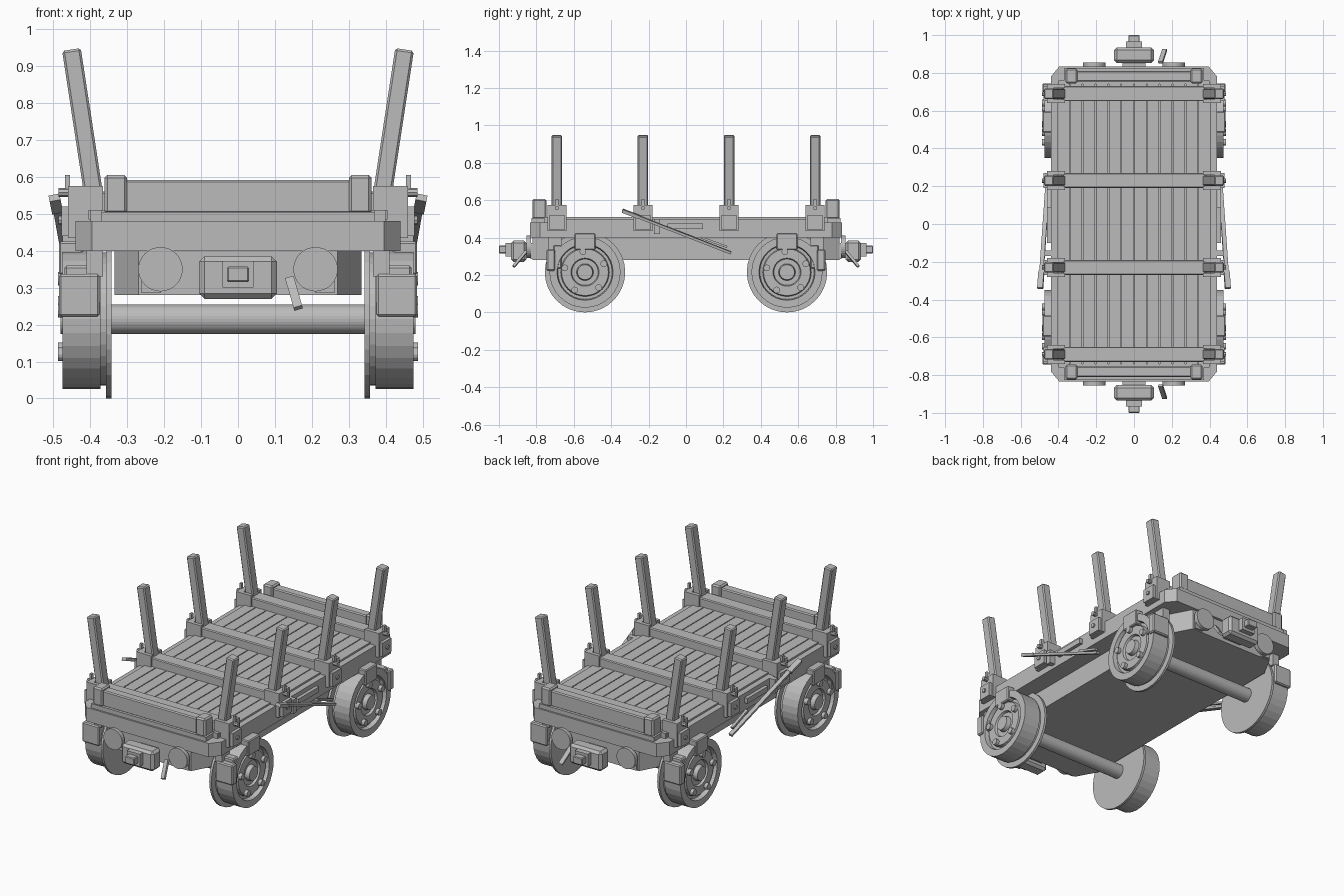
import bpy, bmesh, math
from mathutils import Vector, Matrix

cube = bpy.data.objects.get("Cube")
if cube:
    bpy.data.objects.remove(cube, do_unlink=True)

grey = bpy.data.materials.new("plain grey")
grey.use_nodes = True
grey.diffuse_color = (0.5, 0.5, 0.5, 1)
grey.node_tree.nodes["Principled BSDF"].inputs["Base Color"].default_value = (0.5, 0.5, 0.5, 1)
SIDES = (1, -1)


def finish(name, bm, bevel=0):
    bmesh.ops.recalc_face_normals(bm, faces=bm.faces[:])
    mesh = bpy.data.meshes.new(name)
    bm.to_mesh(mesh)
    bm.free()
    obj = bpy.data.objects.new(name, mesh)
    mesh.materials.append(grey)
    bpy.context.collection.objects.link(obj)
    if bevel:
        mod = obj.modifiers.new("bevel", "BEVEL")
        mod.width, mod.segments = bevel, 1
    return obj


def box(name, x, y, z, bevel=0):
    """Block between the (low, high) limits on each axis."""
    bm = bmesh.new()
    bmesh.ops.create_cube(bm, size=1)
    for v in bm.verts:
        v.co = Vector([(a + b) / 2 + c * abs(b - a) for (a, b), c in zip((x, y, z), v.co)])
    return finish(name, bm, bevel)


def bar(name, start, end, wide, deep, bevel=0):
    """Straight bar between two points."""
    start, end = Vector(start), Vector(end)
    axis = (end - start).normalized()
    side = axis.cross(Vector((0, 1, 0))).normalized()
    other = axis.cross(side)
    bm = bmesh.new()
    bmesh.ops.create_cube(bm, size=1)
    for v in bm.verts:
        c = v.co.copy()
        v.co = (start + end) / 2 + axis * c.z * (end - start).length + side * c.x * wide + other * c.y * deep
    return finish(name, bm, bevel)


def rod(name, centre, radius, length, axis="X", sides=32):
    bm = bmesh.new()
    turn = Matrix.Rotation(math.pi / 2, 4, "Y" if axis == "X" else "X")
    bmesh.ops.create_cone(bm, cap_ends=True, segments=sides, radius1=radius, radius2=radius,
                          depth=length, matrix=Matrix.Translation(centre) @ turn)
    return finish(name, bm)


def prism(name, quarter, z0, z1):
    """Plate whose plan is a quarter outline mirrored in x and y."""
    q = quarter
    plan = q + [(-x, y) for x, y in reversed(q)]
    plan += [(-x, -y) for x, y in q] + [(x, -y) for x, y in reversed(q)]
    bm = bmesh.new()
    face = bm.faces.new([bm.verts.new((x, y, z0)) for x, y in plan])
    up = bmesh.ops.extrude_face_region(bm, geom=[face])["geom"]
    bmesh.ops.translate(bm, verts=[g for g in up if isinstance(g, bmesh.types.BMVert)], vec=(0, 0, z1 - z0))
    return finish(name, bm)


def wheel(name, sx, y, z):
    """Flanged wheel turned from (x, radius) steps."""
    steps = [(.343, 0), (.343, .215), (.357, .215), (.357, .18), (.372, .18), (.372, .19), (.475, .19),
             (.475, .15), (.45, .145), (.45, .13), (.468, .125), (.468, .075), (.455, .07), (.455, .045),
             (.48, .04), (.48, 0)]
    bm = bmesh.new()
    verts = [bm.verts.new((sx * x, y, z + r)) for x, r in steps]
    edges = [bm.edges.new(pair) for pair in zip(verts, verts[1:])]
    bmesh.ops.spin(bm, geom=verts + edges, cent=(0, y, z), axis=(1, 0, 0), angle=2 * math.pi,
                   steps=32, use_merge=True)
    bmesh.ops.remove_doubles(bm, verts=bm.verts[:], dist=1e-5)
    return finish(name, bm)


# Chassis, floor and side sills
prism("chassis", [(.335, .70), (.27, .82)], .28, .41)
prism("frame", [(.44, .78), (.395, .835)], .40, .48)
box("floor", (-.41, .41), (-.74, .74), (.475, .492))
PLANKS, PITCH = 12, .068
for i in range(PLANKS):
    x = (i - (PLANKS - 1) / 2) * PITCH
    box("deck_plank", (x - .0315, x + .0315), (-.745, .745), (.485, .51))
for sx in SIDES:
    box("side_rail", (sx * .405, sx * .44), (-.74, .74), (.475, .50))

# Ends: log stop, bumpers, coupler and release lever
for sy in SIDES:
    box("end_sill", (-.37, .37), (sy * .74, sy * .825), (.48, .505))
    box("end_stop", (-.31, .31), (sy * .755, sy * .81), (.50, .592), .006)
    for sx in SIDES:
        box("end_stop_block", (sx * .30, sx * .362), (sy * .745, sy * .822), (.50, .605), .008)
        box("corner_plate", (sx * .37, sx * .40), (sy * .735, sy * .76), (.48, .51))
        rod("bumper_pad", (sx * .21, sy * .842, .35), .06, .024, "Y")
        box("bumper_bracket", (sx * .21, sx * .262), (sy * .78, sy * .832), (.285, .37))
    box("coupler_stem", (-.06, .06), (sy * .80, sy * .87), (.30, .36))
    box("coupler_block", (-.105, .105), (sy * .853, sy * .935), (.27, .385), .014)
    box("coupler_neck", (-.042, .042), (sy * .93, sy * .965), (.30, .372))
    box("coupler_hook", (-.03, .03), (sy * .96, sy * 1.0), (.315, .357), .004)
    bar("release_lever", (.14, sy * .855, .325), (.163, sy * .922, .245), .024, .014)

# Cross beams with leaning stakes, sockets and bolts
for y in (-.69, -.23, .23, .69):
    box("cross_beam", (-.385, .385), (y - .04, y + .04), (.50, .56), .005)
    for sx in SIDES:
        bar("stake", (sx * .383, y, .50), (sx * .451, y, .945), .051, .056, .006)
        for side in SIDES:
            box("stake_socket_cheek", (sx * .365, sx * .46), (y + side * .03, y + side * .05), (.44, .575))
        box("stake_socket_outer", (sx * .425, sx * .46), (y - .05, y + .05), (.435, .575))
        box("stake_strap", (sx * .44, sx * .478), (y - .04, y + .04), (.44, .52))
        for z in (.483, .558):
            rod("socket_bolt", (sx * .465, y, z), .012, .042, "X", 8)
        box("socket_pin", (sx * .455, sx * .468), (y - .008, y + .008), (.56, .605))

# Running gear
AXLE_Z, AXLE_Y = .215, .54
for sy in SIDES:
    y = sy * AXLE_Y
    rod("axle", (0, y, AXLE_Z), .04, .70, "X")
    for sx in SIDES:
        wheel("wheel", sx, y, AXLE_Z)
        for i in range(5):
            a = math.radians(24 + 72 * i)
            rod("wheel_bolt", (sx * .473, y + .11 * math.cos(a), AXLE_Z + .11 * math.sin(a)),
                .018, .028, "X", 12)
        box("wheel_bracket", (sx * .42, sx * .485), (y - .055, y + .055), (.335, .425), .005)
        box("brake_block", (sx * .375, sx * .485), (sy * .70, sy * .745), (.222, .337), .006)
        box("brake_shoe", (sx * .385, sx * .47), (sy * .665, sy * .71), (.235, .36), .006)
        box("brake_hanger", (sx * .365, sx * .41), (sy * .665, sy * .735), (.33, .42))

# Side brake levers
for sx in SIDES:
    box("lever_mount", (sx * .435, sx * .46), (-.10, .09), (.445, .475))
    box("lever_guide", (sx * .435, sx * .475), (-.17, -.14), (.42, .50))
    bar("brake_lever", (sx * .495, -.33, .54), (sx * .455, .24, .318), .022, .014)
    bar("lever_grip", (sx * .497, -.34, .544), (sx * .49, -.25, .509), .03, .018)
    bar("brake_link", (sx * .45, .08, .40), (sx * .45, .22, .35), .016, .012)
